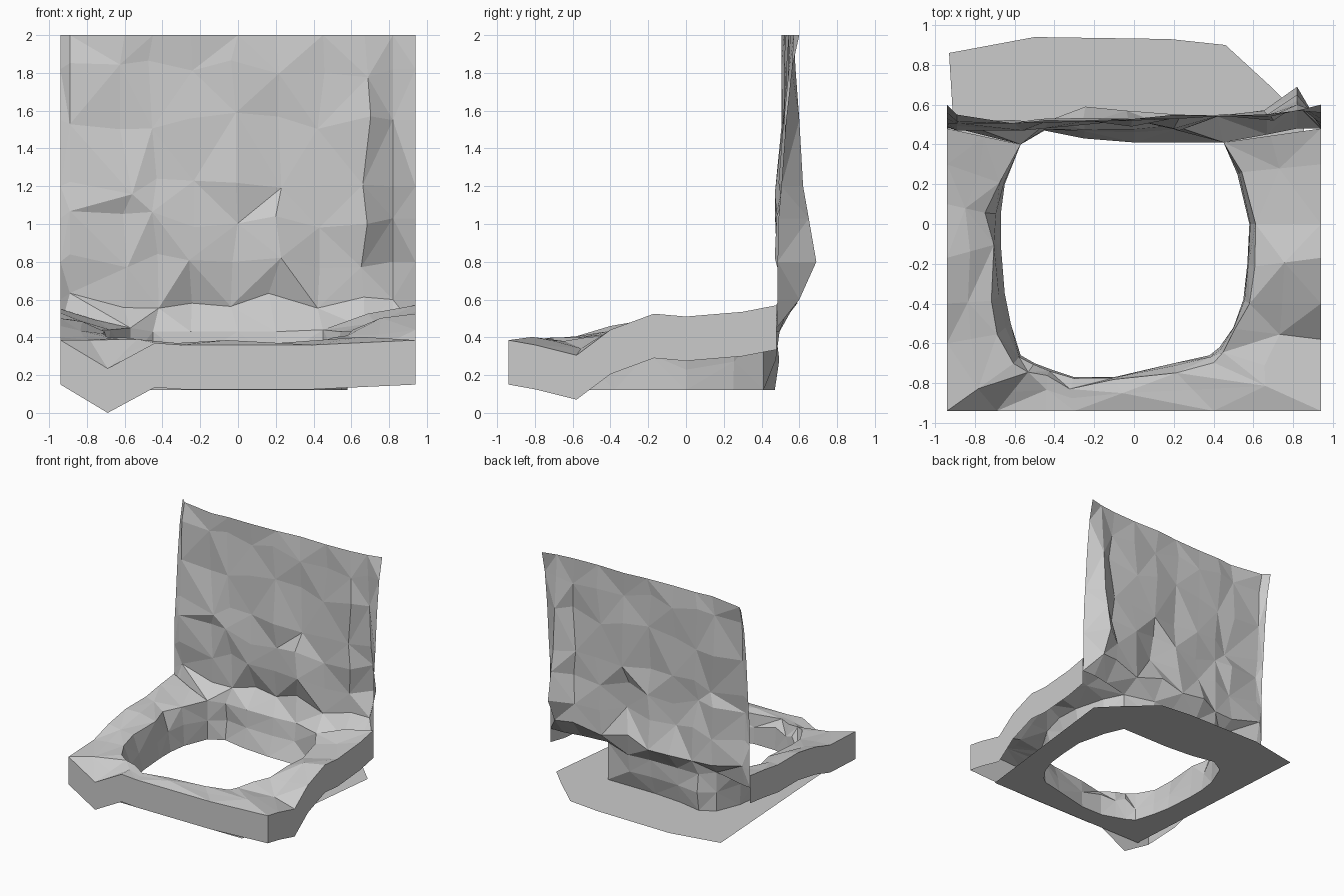
import bpy, bmesh, random

if "Cube" in bpy.data.objects:
    bpy.data.objects.remove(bpy.data.objects["Cube"])

random.seed(11)


def add_object(name, bm):
    bmesh.ops.remove_doubles(bm, verts=bm.verts, dist=.0005)
    bmesh.ops.recalc_face_normals(bm, faces=bm.faces)
    me = bpy.data.meshes.new(name)
    bm.to_mesh(me)
    bm.free()
    ob = bpy.data.objects.new(name, me)
    bpy.context.collection.objects.link(ob)
    return ob


def skin(bm, rows):
    """Triangulated strips between rows of points, diagonals alternating."""
    grid = [[bm.verts.new(p) for p in row] for row in rows]
    for r in range(len(grid) - 1):
        for c in range(len(grid[r]) - 1):
            a, b = grid[r][c], grid[r][c + 1]
            d, e = grid[r + 1][c], grid[r + 1][c + 1]
            if (r + c) % 2:
                bm.faces.new((a, b, e)); bm.faces.new((a, e, d))
            else:
                bm.faces.new((a, b, d)); bm.faces.new((b, e, d))


FLOOR = 0.12    # level of the bottom plate
# outer edge (x, y, z), hole edge (x, y), rim height: clockwise from back right
RING = [
    (.94, .48, .57, .45, .41, .44), (.94, .30, .535, .52, .25, .43),
    (.94, .00, .51, .58, .00, .43), (.94, -.17, .525, .57, -.20, .44),
    (.94, -.40, .44, .55, -.38, .41), (.94, -.58, .305, .50, -.52, .40),
    (.94, -.80, .36, .43, -.62, .38), (.94, -.94, .385, .38, -.66, .37),
    (.40, -.94, .36, .20, -.70, .37), (.00, -.94, .36, -.10, -.77, .37),
    (-.30, -.94, .36, -.30, -.77, .37), (-.44, -.94, .37, -.42, -.73, .38),
    (-.69, -.94, .235, -.50, -.70, .39), (-.94, -.94, .385, -.57, -.66, .40),
    (-.94, -.60, .40, -.62, -.50, .40), (-.94, -.40, .46, -.65, -.35, .42),
    (-.94, -.17, .50, -.67, -.10, .43), (-.94, .10, .50, -.67, .05, .44),
    (-.94, .30, .53, -.65, .20, .44), (-.94, .48, .55, -.57, .40, .45),
]
HOLE_BACK = [(-.45, .47), (-.25, .43), (0, .41), (.2, .41)]

# Ring: skirt, uneven top and sloping inner wall
bm = bmesh.new()
rows = [[], [], [], [], [], []]
j = random.uniform
for i, (ox, oy, oz, hx, hy, hz) in enumerate(RING):
    end = i in (0, len(RING) - 1)
    k = 1 if end else (j(1.03, 1.13) if hx < -.6 else j(1.01, 1.08))
    rx, ry = hx * k, hy * k
    t = j(.45, .6)
    m = 1 + (k - 1) * j(.1, .6)
    rows[0].append((ox, oy, oz - .235))
    rows[1].append((ox, oy, oz))
    rows[2].append((ox + (rx - ox) * t, oy + (ry - oy) * t,
                    oz + (hz - oz) * t + j(-.01, .025)))
    rows[3].append((rx, ry, hz))
    rows[4].append((hx * m, hy * m, .28 if end else j(.22, .32)))
    rows[5].append((hx, hy, FLOOR))
skin(bm, rows)
add_object("ring", bm)

# Flat bottom plate around the hole
bm = bmesh.new()
outline = [(-.93, .86), (-.5, .94), (.18, .93), (.46, .9), (.7, .68),
           (.86, .52), (.69, -.93), (-.82, -.93)]
hole = [(r[3], r[4]) for r in RING] + HOLE_BACK
edges = []
for loop in (outline, hole):
    vs = [bm.verts.new((x, y, FLOOR)) for x, y in loop]
    edges += [bm.edges.new((vs[i - 1], vs[i])) for i in range(len(vs))]
bmesh.ops.triangle_fill(bm, edges=edges, use_beauty=True)
add_object("bottom_plate", bm)

# Crumpled back wall: depth per row, with single folds and bulges (column, row)
XS = [-.94, -.89, -.6, -.45, -.25, 0, .2, .45, .67, .82, .94]
ZS = [2, 1.82, 1.55, 1.2, 1.03, .8, .6, .45]
MID = [.53, .53, .53, .52, .52, .52, .55, .49]
EDGE = [.6, .56, .53, .505, .49, .485, .485, .48]
BUMPS = {(1, 0): .55, (9, 0): .57, (9, 1): .58, (9, 2): .6,
         (9, 3): .62, (9, 4): .65, (9, 5): .69, (9, 6): .6, (8, 5): .57,
         (8, 2): .52, (5, 3): .49, (6, 4): .48, (6, 5): .47, (5, 5): .53,
         (2, 3): .47, (3, 4): .48, (4, 5): .5, (3, 5): .52, (4, 6): .59,
         (5, 6): .57, (7, 6): .54, (2, 6): .51, (1, 4): .47, (1, 5): .48}
BOTTOM = {0: (.48, .45), 1: (.48, .45), 2: (.4, .45), 7: (.41, .44),
          8: (.45, .45), 9: (.48, .45), 10: (.48, .45)}
wall = []
for r, z in enumerate(ZS):
    row = []
    for c, x in enumerate(XS):
        inner = 0 < c < len(XS) - 1
        y = MID[r] + .03 * x + j(-.014, .014)
        if not inner:
            y = EDGE[r]
        y = BUMPS.get((c, r), y)
        free = inner and 0 < r < len(ZS) - 1
        dx = j(-.04, .04) if free and 1 < c < 9 else 0
        dz = j(-.05, .05) if free and c != 9 else 0
        if r == len(ZS) - 1:
            y, z = BOTTOM.get(c, (y, .43))
            x = {2: -.57}.get(c, x)
        row.append((x + dx, y, z + dz))
    wall.append(row)
bm = bmesh.new()
skin(bm, wall)
# lower part running down to the back of the hole
low = [(-.57, .4)] + HOLE_BACK + [(.45, .41)]
top = wall[-1][2:8]
middle = []
for i, (p, q) in enumerate(zip(top, low)):
    bulge = j(0, .03) if 0 < i < 5 else 0
    middle.append(((p[0] + q[0]) / 2, (p[1] + q[1]) / 2 + bulge, .28))
skin(bm, [top, middle, [(x, y, FLOOR) for x, y in low]])
add_object("back_wall", bm)
